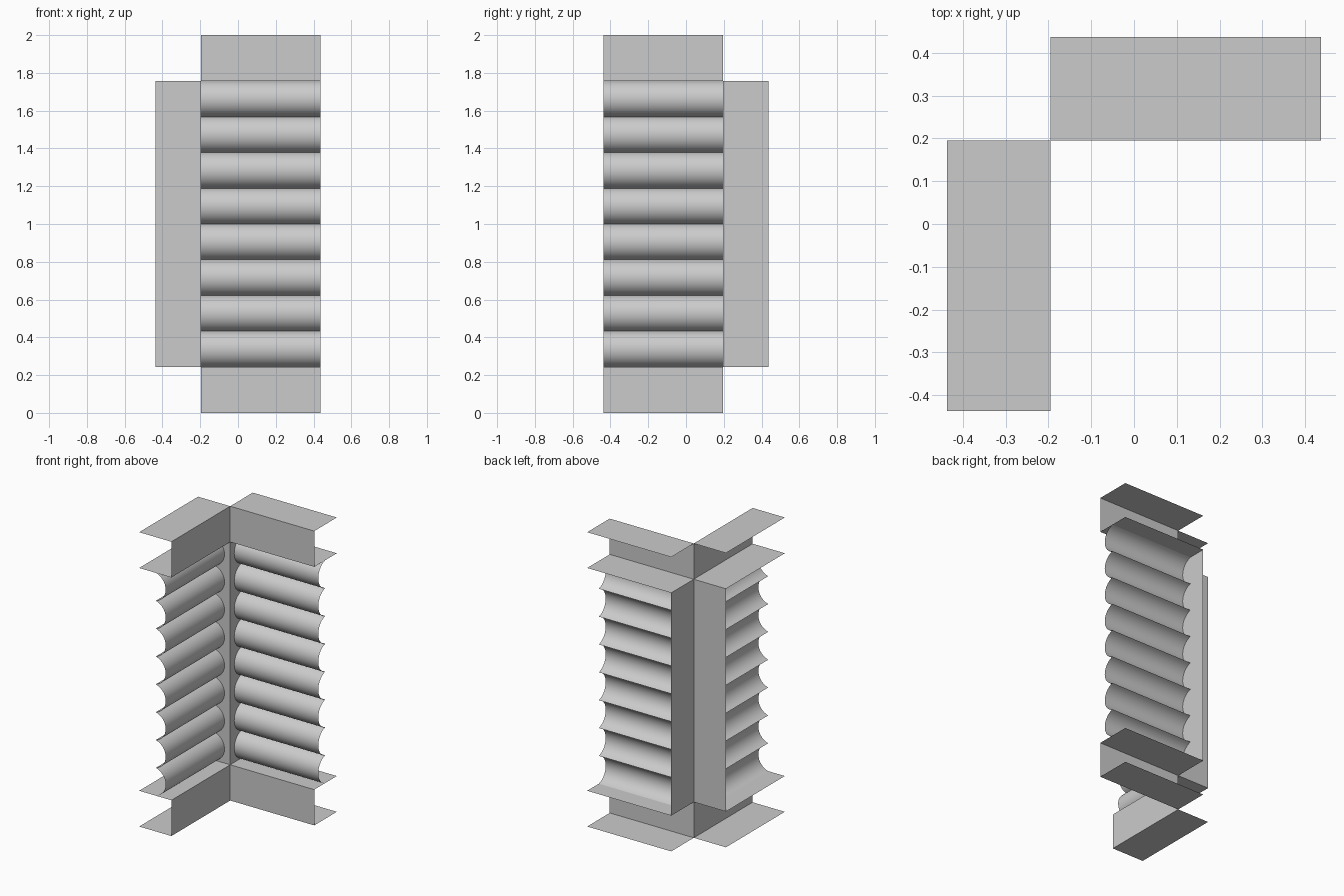
import bpy
from math import atan, cos, sin, radians

if "Cube" in bpy.data.objects:
    bpy.data.objects.remove(bpy.data.objects["Cube"])

INNER, OUTER = 0.195, 0.437         # inner corner and outer edge of the L plan
LOW, HIGH, TOP = 0.243, 1.757, 2.0  # shutter bottom, shutter top, total height
CUSP, BULGE = 0.312, 0.238          # depth of rib grooves and rib crests
RIBS, SEGS = 8, 14


def sheet(name, rail_a, rail_b, mirrored, smooth=False):
    """Open surface between two matching rails; mirrored swaps to the other arm."""
    n = len(rail_a)
    verts = [(-y, -x, z) if mirrored else (x, y, z) for x, y, z in rail_a + rail_b]
    faces = [(i, n + i, n + i + 1, i + 1) for i in range(n - 1)]
    if mirrored:
        faces = [f[::-1] for f in faces]
    mesh = bpy.data.meshes.new(name)
    mesh.from_pydata(verts, [], faces)
    if smooth:
        mesh.polygons.foreach_set("use_smooth", [True] * len(mesh.polygons))
        mesh.set_sharp_from_angle(angle=radians(35))
    mesh.update()
    obj = bpy.data.objects.new(name, mesh)
    bpy.context.collection.objects.link(obj)
    return obj


def extrude(name, profile, mirrored, smooth=False):
    """Sweep a (y, z) profile along the length of an arm."""
    return sheet(name, [(-INNER, y, z) for y, z in profile],
                 [(OUTER, y, z) for y, z in profile], mirrored, smooth)


def rib_profile():
    """Stack of circular arcs bulging toward the inside of the L."""
    pitch = (HIGH - LOW) / RIBS
    half, depth = pitch / 2, CUSP - BULGE
    radius = (half ** 2 + depth ** 2) / (2 * depth)
    sweep = 2 * atan(depth / half)
    pts = [(CUSP, LOW)]
    for r in range(RIBS):
        mid = LOW + (r + 0.5) * pitch
        for s in range(1, SEGS + 1):
            a = sweep * (2 * s / SEGS - 1)
            pts.append((BULGE + radius * (1 - cos(a)), mid + radius * sin(a)))
    return pts


for side, mirrored in (("right", False), ("left", True)):
    # ribbed shutter
    extrude(side + "_ribbed_panel", rib_profile(), mirrored, smooth=True)
    # channel-shaped base and header: two ledges joined by an inner web
    for part, z0, z1 in (("base", 0.0, LOW), ("header", HIGH, TOP)):
        extrude(f"{side}_{part}_channel",
                [(OUTER, z0), (INNER, z0), (INNER, z1), (OUTER, z1)], mirrored)
    # upright end plate beside the corner
    sheet(side + "_end_plate",
          [(-INNER, OUTER, LOW), (-INNER, OUTER, HIGH)],
          [(-INNER, INNER, LOW), (-INNER, INNER, HIGH)], mirrored)
